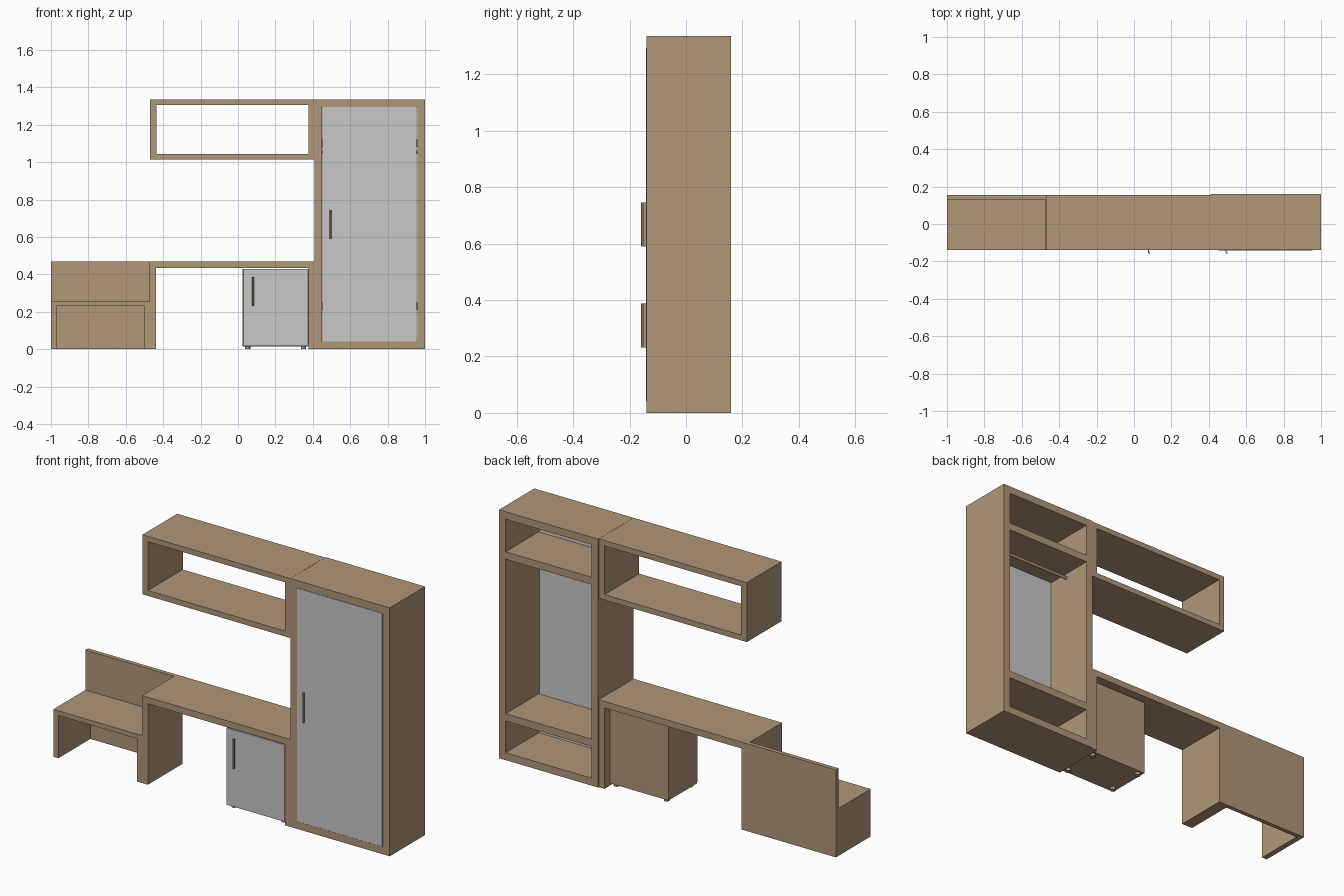
import bpy, bmesh, math

if "Cube" in bpy.data.objects:
    bpy.data.objects.remove(bpy.data.objects["Cube"])


def material(name, rgb):
    m = bpy.data.materials.new(name)
    m.diffuse_color = (*rgb, 1)
    m.use_nodes = True
    m.node_tree.nodes["Principled BSDF"].inputs["Base Color"].default_value = m.diffuse_color
    return m


WOOD = material("warm wood", (0.434, 0.305, 0.188))
GREY = material("light grey panel", (0.578, 0.578, 0.578))


def finish(name, bm, mat):
    bmesh.ops.recalc_face_normals(bm, faces=bm.faces)
    me = bpy.data.meshes.new(name)
    bm.to_mesh(me)
    bm.free()
    me.materials.append(mat)
    ob = bpy.data.objects.new(name, me)
    bpy.context.collection.objects.link(ob)
    return ob


def extrude_xz(name, pts, y0, y1, mat=WOOD):
    """Extrude an x-z outline from y0 to y1."""
    bm = bmesh.new()
    f = bm.faces.new([bm.verts.new((x, y0, z)) for x, z in pts])
    r = bmesh.ops.extrude_face_region(bm, geom=[f])
    for v in r["geom"]:
        if isinstance(v, bmesh.types.BMVert):
            v.co.y = y1
    return finish(name, bm, mat)


def box(name, x0, x1, y0, y1, z0, z1, mat=WOOD):
    return extrude_xz(name, [(x0, z0), (x1, z0), (x1, z1), (x0, z1)], y0, y1, mat)


def arch(name, x0, x1, top, side, slab, y0, y1):
    """Slab on two side panels."""
    return extrude_xz(name, [(x0, 0), (x0 + side, 0), (x0 + side, top - slab), (x1 - side, top - slab),
                             (x1 - side, 0), (x1, 0), (x1, top), (x0, top)], y0, y1)


def ring(name, x0, x1, z0, z1, side, slab, y0, y1):
    """Rectangular frame open at front and back."""
    bm = bmesh.new()
    loops = []
    for y in (y0, y1):
        for s, t in ((0, 0), (side, slab)):
            loops.append([bm.verts.new(p) for p in ((x0 + s, y, z0 + t), (x1 - s, y, z0 + t),
                                                    (x1 - s, y, z1 - t), (x0 + s, y, z1 - t))])
    for a, b in ((0, 1), (1, 3), (3, 2), (2, 0)):
        for i in range(4):
            j = (i + 1) % 4
            bm.faces.new((loops[a][i], loops[a][j], loops[b][j], loops[b][i]))
    return finish(name, bm, WOOD)


def cylinder(name, r, length, loc, rot=(0, 0, 0), mat=WOOD):
    bpy.ops.mesh.primitive_cylinder_add(vertices=16, radius=r, depth=length, location=loc, rotation=rot)
    ob = bpy.context.object
    ob.name = name
    ob.data.materials.append(mat)
    bpy.ops.object.shade_smooth_by_angle()
    return ob


def handle(name, x, z0, z1):
    """Hooked pull: a stem with a curved lip, drawn in plan and extruded upward."""
    plan = [(-.005, -.139), (-.005, -.152), (-.003, -.157), (.002, -.159), (.006, -.156),
            (.006, -.150), (.003, -.150), (.002, -.154), (-.001, -.152), (-.001, -.139)]
    bm = bmesh.new()
    f = bm.faces.new([bm.verts.new((x + px, py, z0)) for px, py in plan])
    r = bmesh.ops.extrude_face_region(bm, geom=[f])
    for v in r["geom"]:
        if isinstance(v, bmesh.types.BMVert):
            v.co.z = z1
    return finish(name, bm, WOOD)


F, B = -0.14, 0.155  # front and back planes

# Tall wardrobe with open back, shelves and rail
ring("wardrobe_carcass", 0.41, 1.0, 0, 1.335, 0.04, 0.04, F, 0.16)
box("wardrobe_upper_shelf", 0.445, 0.965, -0.12, 0.16, 1.08, 1.12)
box("wardrobe_lower_shelf", 0.445, 0.965, -0.12, 0.16, 0.21, 0.25)
box("wardrobe_door", 0.451, 0.955, F - 0.001, -0.12, 0.041, 1.294, GREY)
cylinder("hanging_rail", 0.008, 0.515, (0.705, 0.0, 1.055), (0, math.pi / 2, 0))
handle("wardrobe_handle", 0.495, 0.59, 0.745)

# Wall shelf
ring("wall_shelf", -0.47, 0.409, 1.015, 1.335, 0.033, 0.029, F, B)

# Desk
arch("desk", -0.473, 0.411, 0.47, 0.035, 0.035, F, B)

# Bench with full-height back panel
arch("bench_seat", -1.0, -0.473, 0.255, 0.03, 0.025, F, 0.132)
box("bench_back", -1.0, -0.473, 0.132, B, 0, 0.47)

# Small under-desk cabinet on feet
box("cabinet_body", 0.025, 0.374, -0.13, 0.113, 0.015, 0.43)
door = box("cabinet_door", 0.028, 0.376, F, -0.13, 0.017, 0.43, GREY)
bev = door.modifiers.new("soft_edge", "BEVEL")
bev.width = 0.003
bev.segments = 2
handle("cabinet_handle", 0.08, 0.232, 0.387)
for i, x in enumerate((0.052, 0.35)):
    for j, y in enumerate((-0.105, 0.09)):
        cylinder(f"cabinet_foot_{i}{j}", 0.014, 0.016, (x, y, 0.008))
